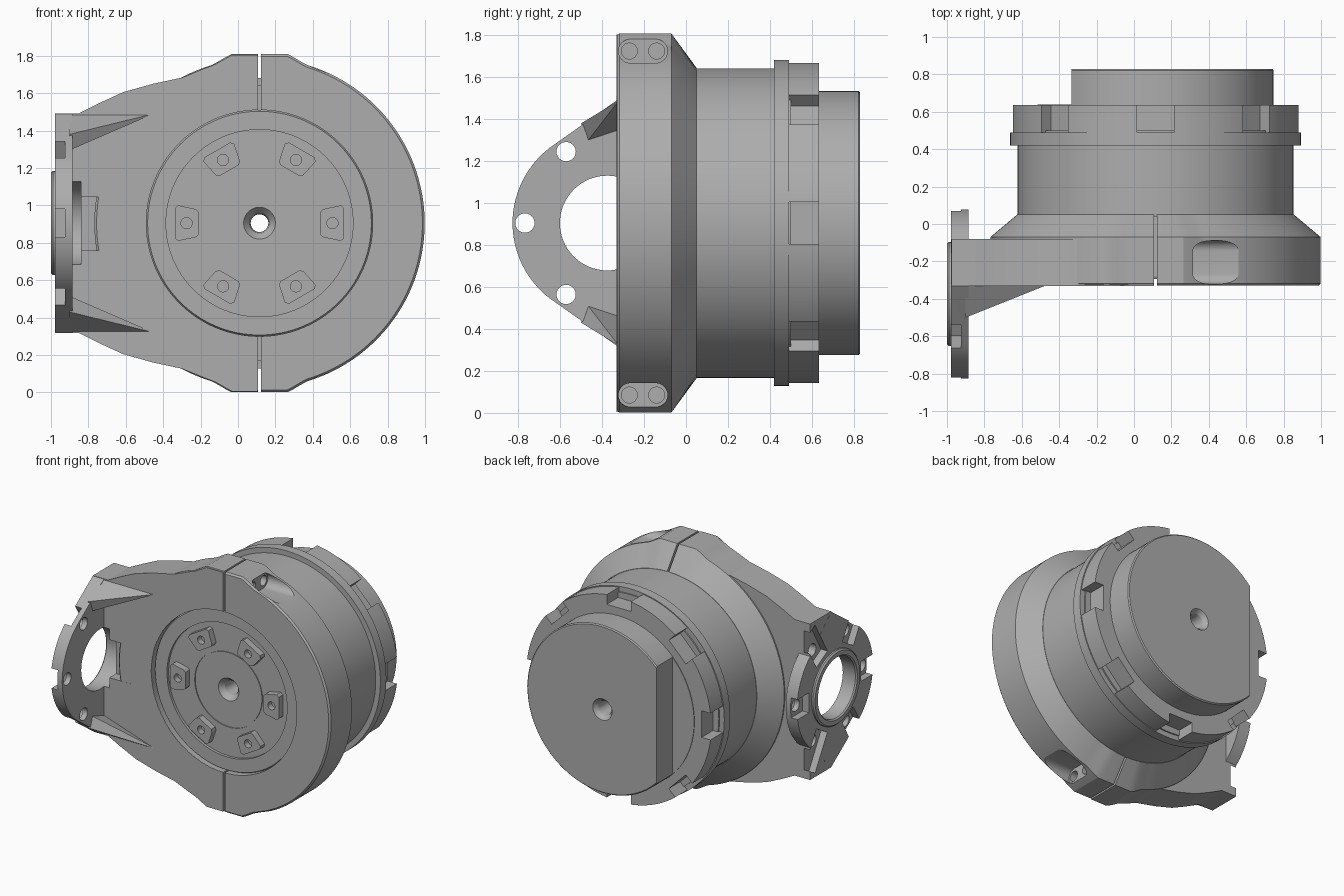
import bpy, bmesh
from math import sin, cos, pi, radians
from mathutils import Vector

if "Cube" in bpy.data.objects:
    bpy.data.objects.remove(bpy.data.objects["Cube"])

metal = bpy.data.materials.new("grey metal")
metal.use_nodes = True
metal.diffuse_color = (0.42, 0.42, 0.42, 1)
metal.node_tree.nodes["Principled BSDF"].inputs["Base Color"].default_value = metal.diffuse_color

MID = 0.905          # height of both axes


def drum(u, v, w):   # frame of the main axis, w runs front to back
    return Vector((0.115 + u, w, MID + v))


def mount(u, v, w):  # frame of the side mount axis, w runs left to right
    return Vector((w, -0.375 + u, MID + v))


def finish(name, bm):
    bmesh.ops.recalc_face_normals(bm, faces=bm.faces)
    mesh = bpy.data.meshes.new(name)
    bm.to_mesh(mesh)
    bm.free()
    mesh.materials.append(metal)
    ob = bpy.data.objects.new(name, mesh)
    bpy.context.collection.objects.link(ob)
    return ob


def prism(name, points, lo, hi, frame):
    bm = bmesh.new()
    ends = [[bm.verts.new(frame(u, v, w)) for u, v in points] for w in (lo, hi)]
    for end in ends:
        bm.faces.new(end)
    n = len(points)
    for i in range(n):
        j = (i + 1) % n
        bm.faces.new((ends[0][i], ends[0][j], ends[1][j], ends[1][i]))
    return finish(name, bm)


def hull(name, points):
    bm = bmesh.new()
    for p in points:
        bm.verts.new(p)
    res = bmesh.ops.convex_hull(bm, input=bm.verts)
    loose = [v for v in bm.verts if not v.link_faces]
    bmesh.ops.delete(bm, geom=loose, context='VERTS')
    bmesh.ops.dissolve_limit(bm, angle_limit=0.01, verts=bm.verts, edges=bm.edges)
    return finish(name, bm)


def lathe(name, profile, frame, steps=128):
    """Closed ring swept round the axis; a radius may depend on the angle."""
    bm = bmesh.new()
    rows = []
    for i in range(steps):
        a = 2 * pi * i / steps
        row = []
        for r, w in profile:
            r = r(a) if callable(r) else r
            row.append(bm.verts.new(frame(r * cos(a), r * sin(a), w)))
        rows.append(row)
    n = len(profile)
    for i in range(steps):
        p, q = rows[i], rows[(i + 1) % steps]
        for k in range(n):
            m = (k + 1) % n
            bm.faces.new((p[k], p[m], q[m], q[k]))
    return finish(name, bm)


def circle(r, cu=0, cv=0, n=32):
    return [(cu + r * cos(2 * pi * i / n), cv + r * sin(2 * pi * i / n)) for i in range(n)]


def turned(points, a):
    return [(u * cos(a) - v * sin(a), u * sin(a) + v * cos(a)) for u, v in points]


def box(u0, u1, v0, v1):
    return [(u0, v0), (u1, v0), (u1, v1), (u0, v1)]


def cut(targets, cutters):
    for ob in targets:
        for c in cutters:
            mod = ob.modifiers.new("cut", 'BOOLEAN')
            mod.object, mod.operation, mod.solver = c, 'DIFFERENCE', 'EXACT'
            bpy.context.view_layer.objects.active = ob
            bpy.ops.object.modifier_apply(modifier=mod.name)
    for c in cutters:
        bpy.data.objects.remove(c)


def rim(a):          # round clamp outline with flat ears above and below
    c, s = abs(cos(a)), abs(sin(a))
    if c > 0.3:
        return 0.883
    return max(0.883, min(0.904 / s, 0.857 / (0.507 * c + 0.862 * s)))


# Split clamp ring with bolt pockets
clamp = lathe("clamp_ring", [(0.605, -0.33), (lambda a: rim(a) - 0.012, -0.33), (rim, -0.318),
                             (rim, -0.07), (0.74, 0.05), (0.605, 0.05)], drum, 192)
tools = []
for side in (1, -1):
    tools.append(prism("slot", box(-0.007, 0.007, side * 0.55, side * 1), -0.4, 0.1, drum))
    v = side * 0.82
    pocket = []
    for u in (0.11, 0.23):
        pocket += [mount(p, q, w) for p, q in circle(0.057, u, v) for w in (0.31, 0.8)]
    tools.append(hull("pocket", pocket))
    for u in (0.105, 0.235):
        tools.append(prism("bolt_bore", circle(0.038, u, v, 24), 0.25, 0.33, mount))
cut([clamp], tools)

# Main drum with front face and centre hole
lathe("drum_body", [(0.047, -0.2), (0.055, -0.24), (0.085, -0.275), (0.277, -0.275),
                    (0.277, -0.268), (0.283, -0.268), (0.283, -0.275), (0.5, -0.275),
                    (0.5, -0.295), (0.598, -0.295), (0.606, -0.28), (0.606, 0.04),
                    (0.738, 0.04), (0.738, 0.5), (0.047, 0.5)], drum)

# Front bosses around the centre
for i in range(6):
    a = i * pi / 3
    shape = [(0.325, -0.06), (0.34, -0.075), (0.435, -0.095), (0.452, -0.08)]
    shape += [(u, -v) for u, v in reversed(shape)]
    boss = prism("front_boss", turned(shape, a), -0.325, -0.26, drum)
    cut([boss], [prism("hole", circle(0.03, 0.39 * cos(a), 0.39 * sin(a), 20), -0.4, -0.28, drum)])

# Notched rear flange
flange = lathe("rear_flange", [(0.5, 0.42), (0.777, 0.42), (0.777, 0.49),
                               (0.77, 0.49), (0.77, 0.635), (0.5, 0.635)], drum)
cut([flange], [prism("notch", turned(box(0.69, 0.9, -0.1, 0.1), i * pi / 4), 0.49, 0.7, drum)
               for i in range(8)])

# Rear cap with one flat side
cap = lathe("rear_cap", [(0.047, 0.45), (0.63, 0.45), (0.63, 0.822), (0.622, 0.83),
                         (0.08, 0.83), (0.055, 0.8), (0.047, 0.76)], drum)
cut([cap], [prism("flat", box(-0.8, -0.45, -0.8, 0.8), 0.64, 0.9, drum)])

# Side arm and round mount plate
edge = [(-0.01, 0.9), (-0.145, 0.9), (-0.235, 0.85), (-0.3, 0.825), (-0.415, 0.778),
        (-0.57, 0.745), (-0.73, 0.7), (-0.85, 0.645), (-0.965, 0.587), (-1.092, 0.587)]
arm = prism("side_arm", edge + [(u, -v) for u, v in reversed(edge)], -0.331, -0.08, drum)
outline = circle(0.452, n=96) + [(0.045, 0.585), (0.045, -0.585)]
plate = hull("mount_plate", [mount(u, v, w) for u, v in outline for w in (-0.978, -0.885)])

cut([arm], [prism("bore", circle(0.606, n=128), -0.5, 0.1, drum),
            prism("pocket", box(-1.0, -0.78, -0.145, 0.14), -0.5, -0.25, drum)])
tools = [prism("bore", circle(0.226, n=64), -1.1, -0.84, mount)]
for i in range(6):
    a = radians(60 * i)
    tools.append(prism("notch", turned(box(0.31, 0.6, -0.075, 0.075), a), -1.1, -0.925, mount))
    tools.append(prism("hole", circle(0.046, 0.393 * cos(a), 0.393 * sin(a), 24), -1.05, -0.86, mount))
cut([arm, plate], tools)

# Raised lip round the mount bore
lathe("mount_lip", [(0.226, -0.9), (0.226, -0.99), (0.235, -1), (0.268, -1),
                    (0.278, -0.99), (0.278, -0.9)], mount, 64)

# Sloping ribs between arm and mount plate
for name, s in (("upper_rib", 1), ("lower_rib", -1)):
    corners = [(-0.9, -0.5, 0.475), (-0.9, -0.47, 0.39), (-0.9, -0.32, 0.585),
               (-0.9, -0.32, 0.44), (-0.45, -0.32, 0.585), (-0.6, -0.32, 0.54)]
    hull(name, [Vector((x, y, MID + s * z)) for x, y, z in corners])

# Smooth round surfaces, keep machined edges sharp
for ob in bpy.context.collection.objects:
    if ob.type == 'MESH' and metal.name in ob.data.materials:
        bpy.ops.object.select_all(action='DESELECT')
        ob.select_set(True)
        bpy.context.view_layer.objects.active = ob
        bpy.ops.object.shade_smooth_by_angle(angle=radians(25))
